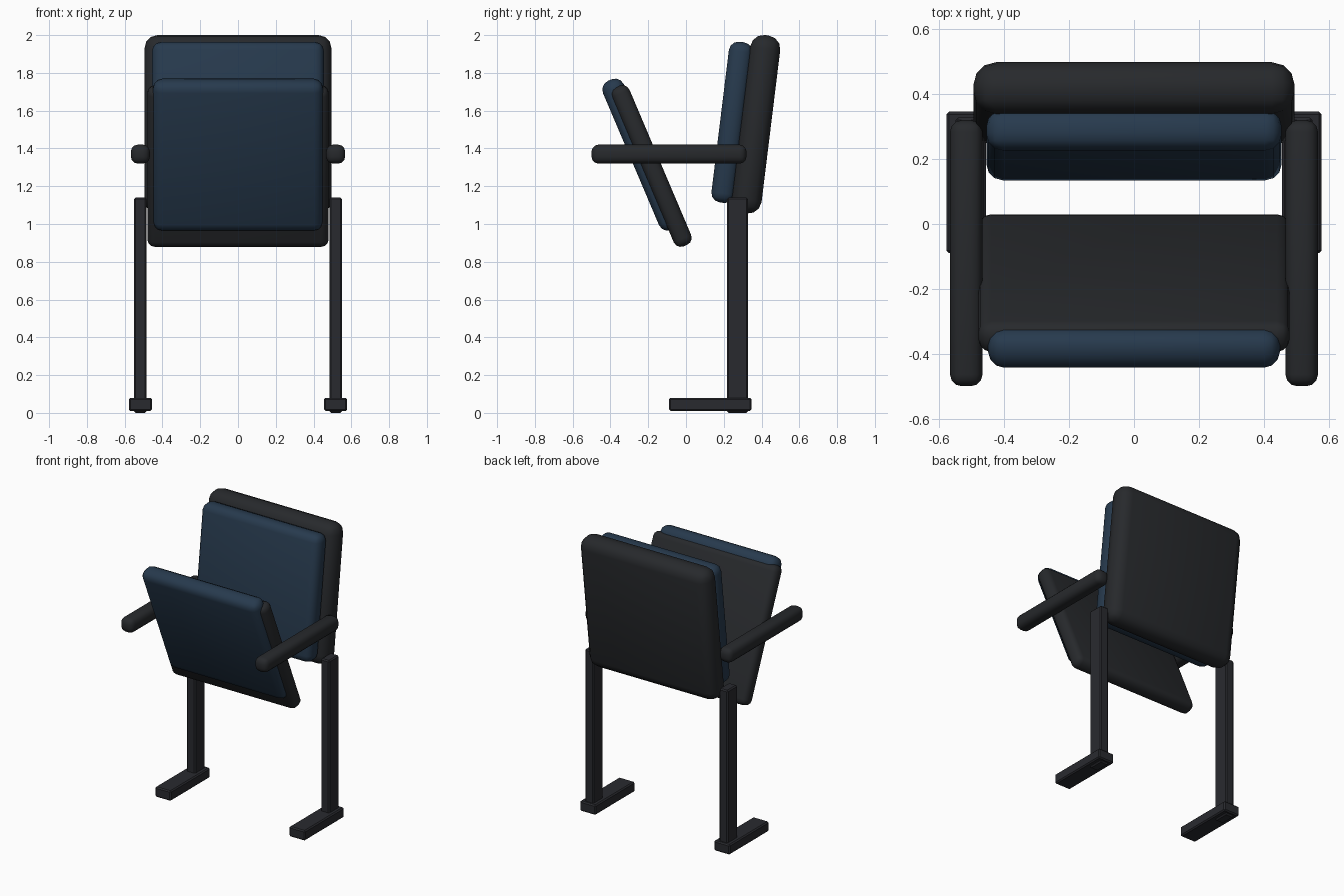
import bpy
from math import radians

if "Cube" in bpy.data.objects:
    bpy.data.objects.remove(bpy.data.objects["Cube"])


def material(name, rgb):
    m = bpy.data.materials.new(name)
    m.diffuse_color = (*rgb, 1)
    m.use_nodes = True
    m.node_tree.nodes["Principled BSDF"].inputs["Base Color"].default_value = m.diffuse_color
    return m


PLASTIC = material("charcoal_plastic", (0.02, 0.022, 0.025))
FABRIC = material("navy_fabric", (0.02, 0.042, 0.075))
METAL = material("dark_metal", (0.022, 0.023, 0.028))


def rounded_box(name, size, loc, mat, bevel, segments=3, tilt=0):
    """Box with rounded edges, tilted about the x axis."""
    bpy.ops.mesh.primitive_cube_add(size=1, location=loc)
    ob = bpy.context.object
    ob.name = name
    ob.scale = size
    bpy.ops.object.transform_apply(location=False, rotation=False, scale=True)
    ob.rotation_euler.x = radians(tilt)
    mod = ob.modifiers.new("rounding", 'BEVEL')
    mod.width = bevel
    mod.segments = segments
    bpy.ops.object.modifier_apply(modifier=mod.name)
    bpy.ops.object.shade_smooth_by_angle(angle=radians(35))
    ob.data.materials.append(mat)
    return ob


# Backrest leaning to the rear
rounded_box("back_shell", (0.99, 0.16, 0.949), (0, 0.37, 1.528), PLASTIC, 0.07, tilt=-7)
rounded_box("back_cushion", (0.91, 0.125, 0.857), (0, 0.243, 1.538), FABRIC, 0.05, tilt=-7)

# Seat folded up
rounded_box("seat_shell", (0.96, 0.10, 0.915), (0, -0.182, 1.307), PLASTIC, 0.04, tilt=23)
rounded_box("seat_cushion", (0.90, 0.12, 0.858), (0, -0.236, 1.367), FABRIC, 0.05, tilt=23)

# Armrest, post and foot on each side
for side, s in (("left", -1), ("right", 1)):
    rounded_box(f"{side}_armrest", (0.10, 0.82, 0.10), (s * 0.517, -0.09, 1.37), PLASTIC, 0.036)
    rounded_box(f"{side}_post", (0.066, 0.11, 1.14), (s * 0.517, 0.273, 0.57), METAL, 0.008, 1)
    rounded_box(f"{side}_foot", (0.122, 0.436, 0.07), (s * 0.517, 0.128, 0.045), METAL, 0.008, 1)
